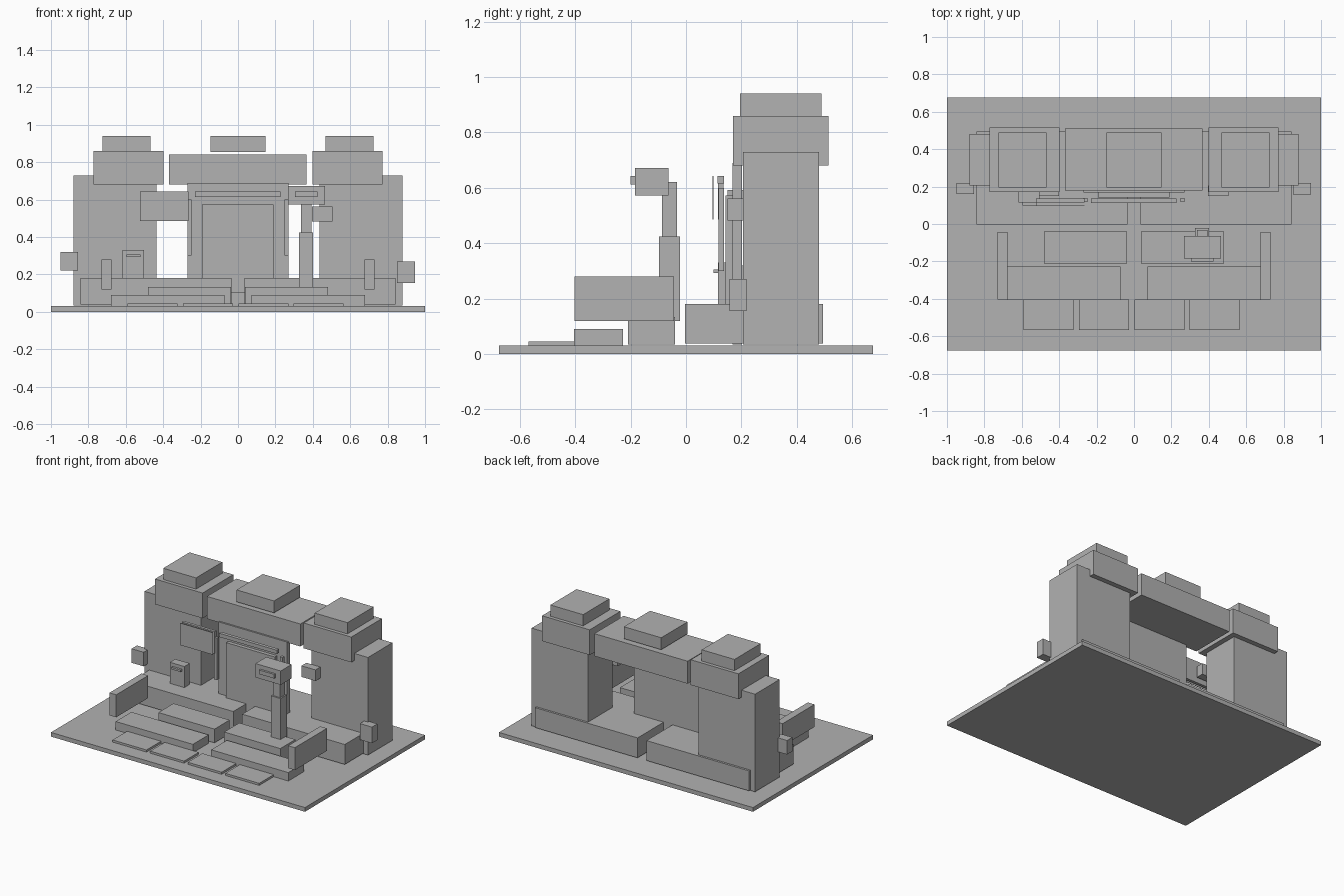
import bpy
import bmesh

cube = bpy.data.objects.get("Cube")
if cube:
    bpy.data.objects.remove(cube, do_unlink=True)

# Single stone grey material
stone = bpy.data.materials.new("stone_grey")
stone.use_nodes = True
GREY = (0.445, 0.445, 0.445, 1.0)
stone.diffuse_color = GREY
stone.node_tree.nodes["Principled BSDF"].inputs["Base Color"].default_value = GREY


def box(name, x, y, z):
    """Box from (min, max) ranges along each axis."""
    bm = bmesh.new()
    bmesh.ops.create_cube(bm, size=1.0)
    for v in bm.verts:
        for i, (lo, hi) in enumerate((x, y, z)):
            v.co[i] = (hi - lo) * v.co[i]
    mesh = bpy.data.meshes.new(name)
    bm.to_mesh(mesh)
    bm.free()
    mesh.materials.append(stone)
    ob = bpy.data.objects.new(name, mesh)
    ob.location = [(lo + hi) / 2 for lo, hi in (x, y, z)]
    bpy.context.collection.objects.link(ob)
    return ob


def pair(name, x, y, z):
    """Matching boxes on the left (+x) and right (-x)."""
    box("left_" + name, x, y, z)
    box("right_" + name, (-x[1], -x[0]), y, z)


# Ground slab
box("base_slab", (-1, 1), (-0.675, 0.675), (0, 0.03))

# Gate towers with stepped caps
pair("tower", (0.435, 0.88), (0.205, 0.48), (0.035, 0.73))
pair("tower_cap", (0.398, 0.773), (0.17, 0.515), (0.68, 0.86))
pair("tower_crown", (0.467, 0.725), (0.195, 0.49), (0.86, 0.94))

# Lintel and its crown block
box("lintel", (-0.37, 0.365), (0.18, 0.51), (0.68, 0.84))
box("lintel_crown", (-0.148, 0.147), (0.195, 0.49), (0.855, 0.94))

# Terraces, steps and side walls
pair("terrace", (0.035, 0.843), (-0.003, 0.495), (0.038, 0.18))
pair("upper_step", (0.038, 0.48), (-0.21, -0.04), (0.035, 0.133))
pair("lower_step", (0.072, 0.68), (-0.405, -0.228), (0.03, 0.09))
pair("side_wall", (0.677, 0.73), (-0.403, -0.043), (0.12, 0.28))

# Row of paving tiles
for i in range(4):
    x0 = -0.59 + i * 0.296
    box(f"paving_tile_{i + 1}", (x0, x0 + 0.267), (-0.568, -0.403), (0.03, 0.045))

# Door with panel, edge strips and top bar
box("door_slab", (-0.27, 0.27), (0.168, 0.202), (0.035, 0.69))
box("door_panel", (-0.192, 0.19), (0.142, 0.168), (0.1, 0.573))
pair("door_strip", (0.248, 0.27), (0.117, 0.138), (0.3, 0.6))
box("door_bar", (-0.23, 0.227), (0.113, 0.137), (0.615, 0.642))

# Sign board with a thin face plate
box("sign_board", (-0.523, -0.265), (0.115, 0.135), (0.485, 0.642))
box("sign_face", (-0.523, -0.265), (0.095, 0.099), (0.485, 0.642))

# Letter box with slot
box("letter_box", (-0.617, -0.503), (0.115, 0.175), (0.18, 0.33))
box("letter_slot", (-0.595, -0.522), (0.099, 0.115), (0.292, 0.306))

# Lamps on the tower fronts and blocks on the outer corners
box("left_lamp", (0.395, 0.505), (0.15, 0.206), (0.483, 0.562))
box("right_lamp", (-0.508, -0.4), (0.15, 0.206), (0.512, 0.592))
box("left_corner_block", (0.85, 0.945), (0.157, 0.218), (0.155, 0.27))
box("right_corner_block", (-0.95, -0.855), (0.16, 0.22), (0.22, 0.32))

# Post with head and visor
box("post_lower", (0.327, 0.402), (-0.097, -0.022), (0.12, 0.425))
box("post_upper", (0.338, 0.393), (-0.087, -0.032), (0.425, 0.622))
box("post_head", (0.267, 0.466), (-0.185, -0.063), (0.573, 0.672))
box("post_visor", (0.305, 0.425), (-0.2, -0.185), (0.613, 0.642))
